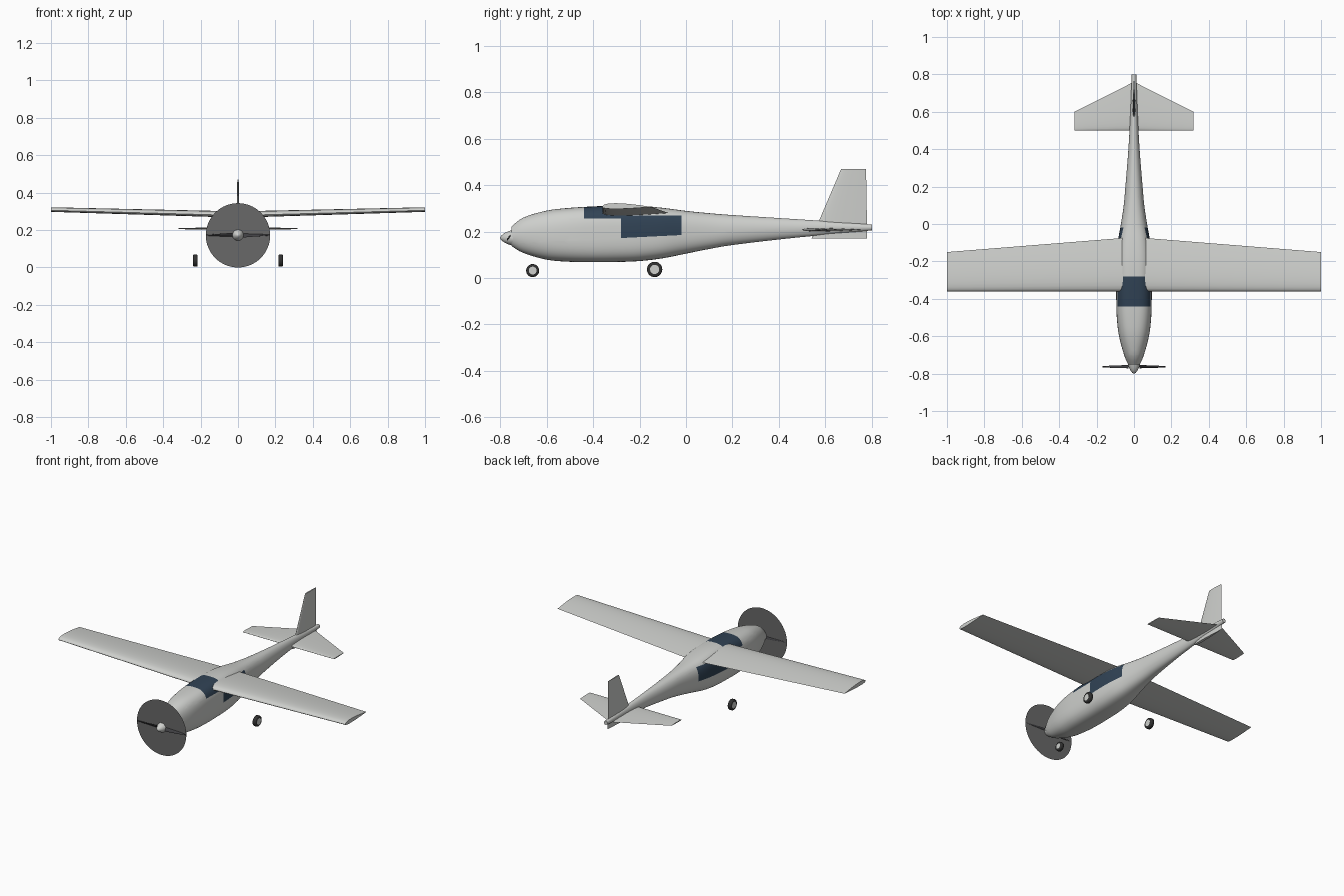
import bpy, bmesh, math
from mathutils import Vector, Matrix

if "Cube" in bpy.data.objects:
    bpy.data.objects.remove(bpy.data.objects["Cube"])


def material(name, r, g, b):
    m = bpy.data.materials.new(name)
    m.use_nodes = True
    m.diffuse_color = (r, g, b, 1)
    m.node_tree.nodes["Principled BSDF"].inputs["Base Color"].default_value = (r, g, b, 1)
    return m


PAINT = material("light grey paint", 0.62, 0.63, 0.61)
GLASS = material("dark blue glass", 0.03, 0.055, 0.09)
RUBBER = material("black rubber", 0.03, 0.03, 0.03)
BLUR = material("propeller disc grey", 0.14, 0.14, 0.14)
BLADE = material("blade dark grey", 0.05, 0.05, 0.055)


def finish(bm, name, *mats, angle=40):
    bmesh.ops.recalc_face_normals(bm, faces=bm.faces[:])
    mesh = bpy.data.meshes.new(name)
    bm.to_mesh(mesh)
    bm.free()
    obj = bpy.data.objects.new(name, mesh)
    bpy.context.collection.objects.link(obj)
    for m in mats:
        mesh.materials.append(m)
    bpy.ops.object.select_all(action='DESELECT')
    obj.select_set(True)
    bpy.context.view_layer.objects.active = obj
    bpy.ops.object.shade_smooth_by_angle(angle=math.radians(angle))
    return obj


def loft(rings):
    """Skin a list of equal rings and cap both ends."""
    bm = bmesh.new()
    loops = [[bm.verts.new(p) for p in ring] for ring in rings]
    n = len(loops[0])
    for a, b in zip(loops, loops[1:]):
        for i in range(n):
            j = (i + 1) % n
            bm.faces.new((a[i], a[j], b[j], b[i]))
    bm.faces.new(loops[0])
    bm.faces.new(loops[-1])
    return bm


def spline(pts, steps):
    """Catmull-Rom through tuples of values."""
    pts = [Vector(p) for p in pts]
    ext = [pts[0]] + pts + [pts[-1]]
    out = []
    for a, b, c, d in zip(ext, ext[1:], ext[2:], ext[3:]):
        for k in range(steps):
            t = k / steps
            out.append(0.5 * (2 * b + (c - a) * t + (2 * a - 5 * b + 4 * c - d) * t * t
                              + (3 * b - a - 3 * c + d) * t ** 3))
    return out + [pts[-1]]


def oval(y, half, top, bottom, power, n=48):
    """Superellipse cross-section across the fuselage."""
    mid, rise = (top + bottom) / 2, (top - bottom) / 2
    ring = []
    for i in range(n):
        a = 2 * math.pi * i / n
        c, s = math.cos(a), math.sin(a)
        ring.append((half * math.copysign(abs(c) ** (2 / power), c), y,
                     mid + rise * math.copysign(abs(s) ** (2 / power), s)))
    return ring


# Fuselage: y, half width, top, bottom, squareness
stations = [
    (-0.75, 0.032, 0.222, 0.137, 2), (-0.7, 0.053, 0.26, 0.108, 2.2),
    (-0.6, 0.08, 0.29, 0.079, 2.5), (-0.5, 0.092, 0.302, 0.07, 2.8),
    (-0.4, 0.095, 0.308, 0.068, 3), (-0.3, 0.095, 0.312, 0.069, 3),
    (-0.2, 0.094, 0.311, 0.073, 3), (-0.1, 0.087, 0.302, 0.085, 2.9),
    (0, 0.07, 0.289, 0.105, 2.6), (0.1, 0.055, 0.279, 0.125, 2.4),
    (0.2, 0.046, 0.271, 0.142, 2.2), (0.4, 0.03, 0.258, 0.166, 2),
    (0.6, 0.019, 0.245, 0.186, 2), (0.8, 0.012, 0.23, 0.205, 2)]
bm = loft([oval(*s) for s in spline(stations, 4)])

# Windscreen and cabin windows cut into the skin
SILL = Vector((0, -0.05, 1)).normalized()
sill_point = Vector((0, -0.28, 0.172))
for co, no in (((0, -0.44, 0), (0, 1, 0)), ((0, -0.28, 0), (0, 1, 0)), ((0, -0.02, 0), (0, 1, 0)),
               ((0, 0, 0.256), (0, 0, 1)), ((0, 0, 0.27), (0, 0, 1)), (sill_point, SILL)):
    bmesh.ops.bisect_plane(bm, geom=bm.verts[:] + bm.edges[:] + bm.faces[:],
                           plane_co=co, plane_no=no)
for f in bm.faces:
    c = f.calc_center_median()
    screen = -0.44 < c.y < -0.28 and c.z > 0.256
    side = -0.28 < c.y < -0.02 and c.z < 0.27 and (c - sill_point).dot(SILL) > 0
    f.material_index = 1 if screen or side else 0
finish(bm, "fuselage", PAINT, GLASS)


def foil(lead, trail, up, down, place, n=14):
    """Airfoil ring; place turns (y, thickness offset) into a point."""
    chord = trail - lead
    ring = []
    for i in range(2 * n):
        a = math.pi * i / n
        t = (1 - math.cos(a)) / 2
        shape = 2.6 * (math.sqrt(t) - t) * (1 - 0.15 * t) + 0.35 * t * (1 - t)
        side = up if i <= n else -down
        ring.append(place(lead + t * chord, side * chord * shape / 0.68))
    return ring


def panel(name, sections, up, down, upright=False):
    """Flying surface from (span, leading y, trailing y, offset) sections."""
    rings = []
    for s, lead, trail, off in sections:
        def place(y, t):
            return (off + t, y, s) if upright else (s, y, off + t)
        rings.append(foil(lead, trail, up, down, place))
    return finish(loft(rings), name, PAINT)


def both_sides(root, tip):
    return [(-tip[0],) + tip[1:], root, tip]


# Flying surfaces
panel("wing", both_sides((0, -0.36, -0.07, 0.278), (1, -0.36, -0.15, 0.306)), 0.075, 0.04)
panel("tailplane", both_sides((0, 0.5, 0.76, 0.208), (0.318, 0.5, 0.6, 0.208)), 0.03, 0.03)
panel("fin", [(0.17, 0.54, 0.78, 0), (0.47, 0.668, 0.775, 0)], 0.035, 0.035, upright=True)

# Spinner
AXIS = 0.173
nose = [(-0.8, 0.002), (-0.795, 0.01), (-0.782, 0.02), (-0.765, 0.028), (-0.745, 0.034)]
finish(loft([oval(y, r, AXIS + r, AXIS - r, 2, 32) for y, r in nose]), "spinner", PAINT)

# Propeller blades, pitched opposite ways on each side
rings = []
for x, chord in ((-0.168, 0.006), (-0.1, 0.02), (-0.03, 0.03),
                 (0.03, 0.03), (0.1, 0.02), (0.168, 0.006)):
    pitch = math.copysign(math.radians(62 - 180 * abs(x)), x)
    turn = Matrix.Rotation(pitch, 3, 'X')
    centre = Vector((x, -0.763, AXIS))
    rings.append([centre + turn @ Vector((0, chord / 2 * math.sin(a), 0.003 * math.cos(a)))
                  for a in (math.tau * i / 12 for i in range(12))])
for name, part in (("blade_right", rings[:3]), ("blade_left", rings[3:])):
    finish(loft(part), name, BLADE)

# Spinning propeller disc
bm = bmesh.new()
bmesh.ops.create_circle(bm, cap_ends=True, radius=0.172, segments=64,
                        matrix=Matrix.Translation((0, -0.76, 0.172)) @ Matrix.Rotation(math.pi / 2, 4, 'X'))
finish(bm, "propeller_disc", BLUR)


def wheel(name, x, y, z, radius, width):
    profile = [(-0.5, 0.6), (-0.5, 0.86), (-0.4, 0.96), (-0.2, 1), (0.2, 1),
               (0.4, 0.96), (0.5, 0.86), (0.5, 0.6)]
    hub = [(-0.53, 0.6), (0.53, 0.6)]
    for part, shape, mat in (("tyre", profile, RUBBER), ("hub", hub, PAINT)):
        rings = [[(x + w * width, y + r * radius * math.cos(a), z + r * radius * math.sin(a))
                  for a in (math.tau * i / 32 for i in range(32))] for w, r in shape]
        finish(loft(rings), name + "_" + part, mat)


# Landing wheels
wheel("nose_wheel", 0, -0.66, 0.032, 0.028, 0.022)
for side, label in ((1, "left"), (-1, "right")):
    wheel("main_wheel_" + label, side * 0.228, -0.135, 0.037, 0.033, 0.024)
